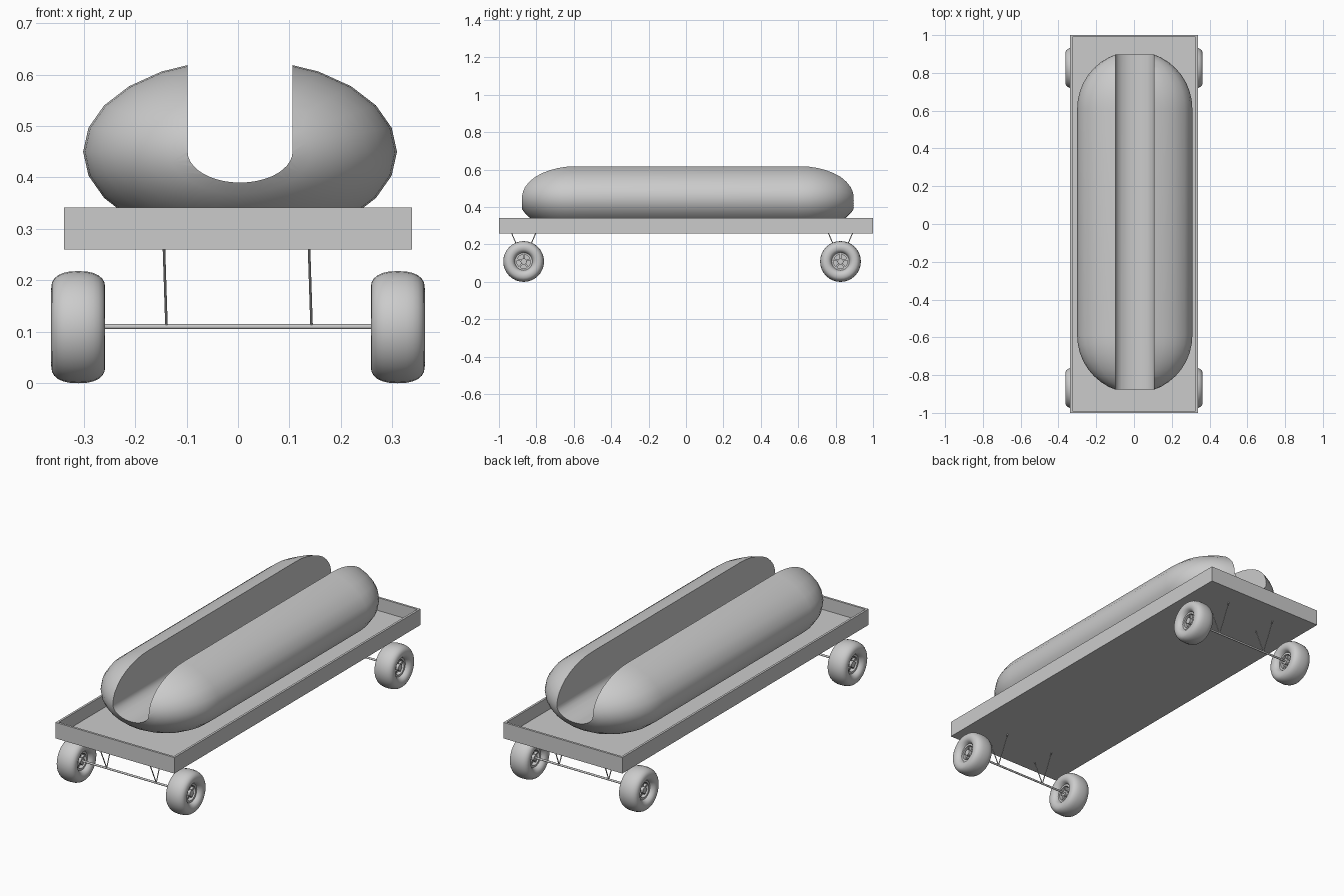
import bpy, bmesh
from math import sin, cos, pi, radians, copysign
from mathutils import Vector, Matrix

if "Cube" in bpy.data.objects:
    bpy.data.objects.remove(bpy.data.objects["Cube"])

grey = bpy.data.materials.new("light_grey")
grey.use_nodes = True
grey.diffuse_color = (0.6, 0.6, 0.6, 1)
grey.node_tree.nodes["Principled BSDF"].inputs["Base Color"].default_value = (0.6, 0.6, 0.6, 1)


def finish(name, bm, loc=(0, 0, 0), smooth=None):
    bmesh.ops.remove_doubles(bm, verts=bm.verts, dist=1e-5)
    bmesh.ops.recalc_face_normals(bm, faces=bm.faces)
    me = bpy.data.meshes.new(name)
    bm.to_mesh(me)
    bm.free()
    me.materials.append(grey)
    ob = bpy.data.objects.new(name, me)
    ob.location = loc
    bpy.context.collection.objects.link(ob)
    if smooth:
        shade(ob, smooth)
    return ob


def activate(ob):
    bpy.ops.object.select_all(action='DESELECT')
    ob.select_set(True)
    bpy.context.view_layer.objects.active = ob


def shade(ob, angle):
    activate(ob)
    bpy.ops.object.shade_smooth_by_angle(angle=radians(angle))


def lathe(bm, profile, axis, segments):
    """Revolve (radius, distance along axis) points about the x or y axis."""
    place = (lambda r, a: (a, r, 0)) if axis == 'X' else (lambda r, a: (r, a, 0))
    verts = [bm.verts.new(place(r, a)) for r, a in profile]
    edges = [bm.edges.new(pair) for pair in zip(verts, verts[1:])]
    bmesh.ops.spin(bm, geom=verts + edges, cent=(0, 0, 0),
                   axis=(1, 0, 0) if axis == 'X' else (0, 1, 0),
                   angle=2 * pi, steps=segments)


def rod(name, a, b, radius, sides=8):
    a, b = Vector(a), Vector(b)
    bm = bmesh.new()
    turn = (b - a).to_track_quat('Z', 'Y').to_matrix().to_4x4()
    bmesh.ops.create_cone(bm, cap_ends=True, segments=sides, radius1=radius, radius2=radius,
                          depth=(b - a).length, matrix=turn)
    return finish(name, bm, (a + b) / 2, 40)


# Open tray: a box whose top is inset and pushed down
bm = bmesh.new()
bmesh.ops.create_cube(bm, size=1, matrix=Matrix.Diagonal((0.676, 2, 0.082, 1)))
top = [f for f in bm.faces if f.normal.z > 0.9]
bmesh.ops.inset_region(bm, faces=top, thickness=0.016)
floor = bmesh.ops.extrude_face_region(bm, geom=top)
bmesh.ops.delete(bm, geom=top, context='FACES_ONLY')
bmesh.ops.translate(bm, vec=(0, 0, -0.066),
                    verts=[v for v in floor["geom"] if isinstance(v, bmesh.types.BMVert)])
finish("tray", bm, (0, 0, 0.301))

# Long flattened bun with round ends
R, HALF, STEPS = 0.305, 0.6, 10
cap = [(R * cos(i * pi / 2 / STEPS), HALF + R * sin(i * pi / 2 / STEPS)) for i in range(STEPS + 1)]
bm = bmesh.new()
lathe(bm, [(r, -a) for r, a in reversed(cap)] + cap, 'Y', 24)
bmesh.ops.scale(bm, vec=(1, 1, 0.59), verts=bm.verts)
bun = finish("bun", bm, (0.004, 0.01, 0.45))

# Lengthwise U-shaped slot cut into the bun
W = 0.102
bm = bmesh.new()
outline = [(W, 0.4), (-W, 0.4)] + [(-W * cos(i * pi / 20), -0.06 * sin(i * pi / 20)) for i in range(21)]
face = bm.faces.new([bm.verts.new((x, -1.2, z)) for x, z in outline])
ext = bmesh.ops.extrude_face_region(bm, geom=[face])
bmesh.ops.translate(bm, vec=(0, 2.4, 0),
                    verts=[v for v in ext["geom"] if isinstance(v, bmesh.types.BMVert)])
cutter = finish("slot_cutter", bm, bun.location)
cutter.hide_render = True
cut = bun.modifiers.new("slot", 'BOOLEAN')
cut.operation, cut.solver, cut.object = 'DIFFERENCE', 'EXACT', cutter
activate(bun)
bpy.ops.object.modifier_apply(modifier="slot")
bpy.data.objects.remove(cutter)
shade(bun, 40)


def bulge(t, size):
    return copysign(abs(t) ** 0.83, t) * size


def box_profile(r0, r1, half):
    return [(r0, -half), (r1, -half), (r1, half), (r0, half), (r0, -half)]


def wheel(name, loc):
    # Fat tyre
    bm = bmesh.new()
    ring = [(0.076 + bulge(cos(i * pi / 12), 0.033), bulge(sin(i * pi / 12), 0.0525))
            for i in range(25)]
    lathe(bm, ring, 'X', 32)
    finish(name + "_tyre", bm, loc, 50)
    # Rim, web, hub and spokes
    bm = bmesh.new()
    lathe(bm, box_profile(0.037, 0.047, 0.03), 'X', 24)
    lathe(bm, box_profile(0, 0.04, 0.01), 'X', 24)
    lathe(bm, box_profile(0, 0.016, 0.034), 'X', 16)
    for i in range(5):
        bmesh.ops.create_cube(bm, size=1, matrix=Matrix.Rotation(i * 2 * pi / 5, 4, 'X')
                              @ Matrix.Translation((0, 0, 0.026))
                              @ Matrix.Diagonal((0.044, 0.009, 0.026, 1)))
    finish(name + "_rim", bm, loc, 35)


# Running gear: axle, two wheels and two V-shaped struts at each end
for end, y in (("front", -0.868), ("rear", 0.826)):
    rod(end + "_axle", (-0.3, y, 0.11), (0.3, y, 0.11), 0.005, 12)
    for side, s in (("left", 1), ("right", -1)):
        wheel(f"{end}_{side}_wheel", (s * 0.3105, y, 0.109))
        x = s * 0.141
        for k in (-1, 1):
            rod(f"{end}_{side}_strut", (x + 0.002, y, 0.11), (x - 0.003, y + k * 0.066, 0.264), 0.0025)
